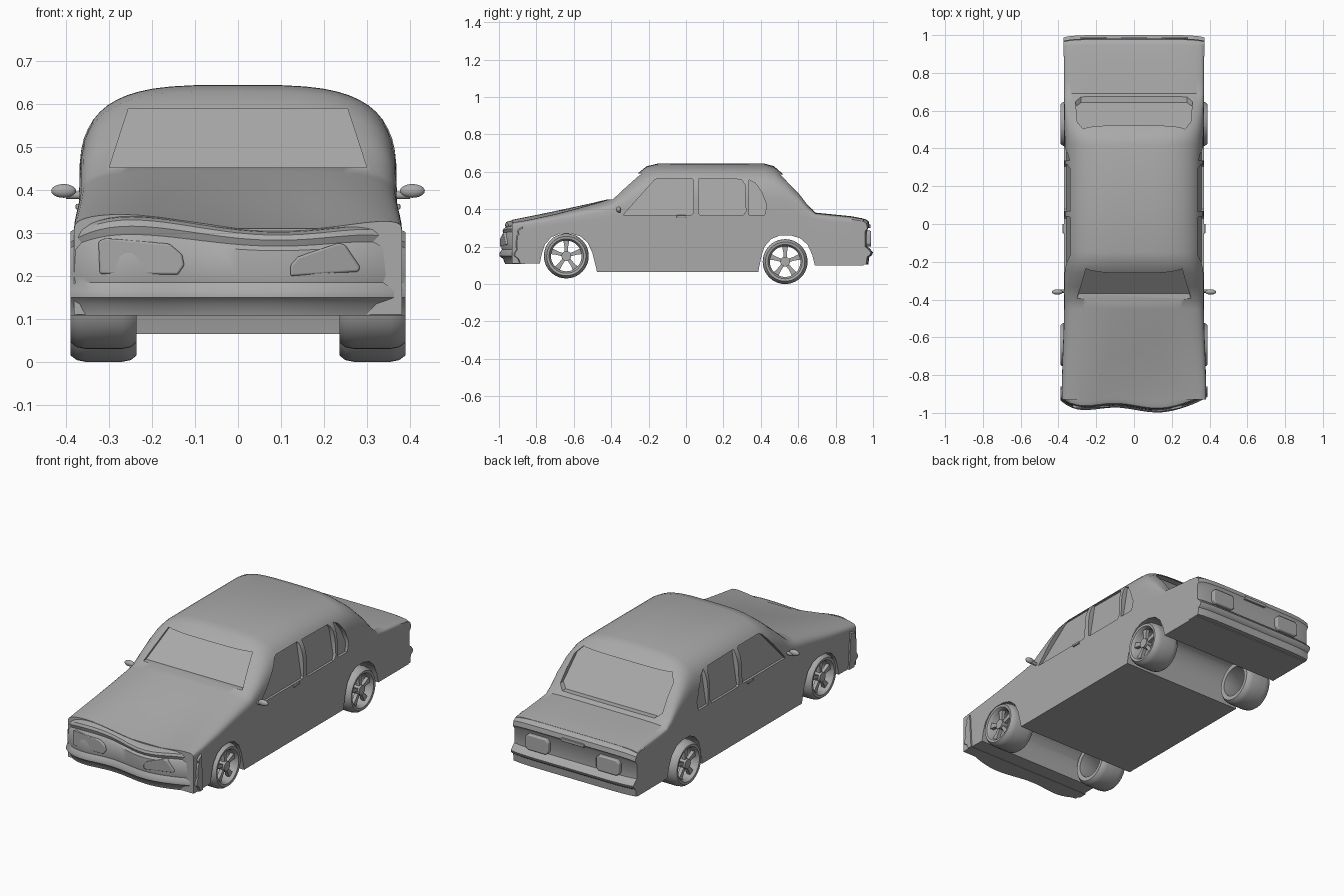
import bpy, bmesh, math
from mathutils import Matrix

cube = bpy.data.objects.get("Cube")
if cube:
    bpy.data.objects.remove(cube, do_unlink=True)

grey = bpy.data.materials.new("plain grey")
grey.use_nodes = True
grey.diffuse_color = (0.4, 0.4, 0.4, 1)
grey.node_tree.nodes["Principled BSDF"].inputs["Base Color"].default_value = (0.4, 0.4, 0.4, 1)


def smooth(mesh, angle=38):
    mesh.materials.clear()
    mesh.materials.append(grey)
    mesh.shade_smooth()
    mesh.set_sharp_from_angle(angle=math.radians(angle))


def finish(name, bm, bevel=0.0):
    bmesh.ops.recalc_face_normals(bm, faces=bm.faces)
    mesh = bpy.data.meshes.new(name)
    bm.to_mesh(mesh)
    bm.free()
    smooth(mesh)
    obj = bpy.data.objects.new(name, mesh)
    bpy.context.collection.objects.link(obj)
    if bevel:
        mod = obj.modifiers.new("Bevel", "BEVEL")
        mod.width, mod.segments = bevel, 3
    return obj


def add_loft(bm, loops, caps=True, ring=False):
    """Skin a row of closed loops with quads."""
    rows = [[bm.verts.new(p) for p in loop] for loop in loops]
    n = len(rows[0])
    pairs = list(zip(rows, rows[1:])) + ([(rows[-1], rows[0])] if ring else [])
    for a, b in pairs:
        for i in range(n):
            j = (i + 1) % n
            bm.faces.new((a[i], a[j], b[j], b[i]))
    if caps and not ring:
        bm.faces.new(rows[0])
        bm.faces.new(rows[-1])


def loft(name, loops, bevel=0.0):
    bm = bmesh.new()
    add_loft(bm, loops)
    return finish(name, bm, bevel)


def clamp(t):
    return max(0.0, min(1.0, t))


def dent(x):
    """Sag of the crumpled bonnet across the car."""
    return 0.02 * math.cos((x + 0.3) * 8) - 0.02


# Body shell: stations of (y, top height, belt height, corner sharpness)
HALF = 0.37
STATIONS = [
    (-.93, .345, .29, 6), (-.85, .362, .30, 5), (-.70, .395, .32, 4), (-.58, .42, .335, 4),
    (-.45, .447, .35, 4), (-.40, .458, .36, 4), (-.33, .525, .37, 4), (-.26, .59, .38, 3.7),
    (-.21, .63, .38, 3.5), (-.15, .644, .38, 3.5), (.1, .645, .38, 3.5), (.42, .644, .38, 3.5),
    (.47, .63, .38, 3.8), (.53, .578, .38, 4.5), (.60, .50, .37, 5), (.65, .43, .355, 5),
    (.69, .382, .345, 6), (.76, .375, .335, 6), (.88, .363, .325, 6), (.95, .35, .32, 6)]


def section(y, top, belt, n, steps=28):
    w = HALF + 0.012 * clamp((-0.5 - y) / 0.3)
    low = 0.11 if y < -0.65 else 0.065 if y < 0.5 else 0.1
    pts = [(-w, low), (w, low), (w, (low + belt) / 2)]
    for i in range(steps + 1):
        a = math.pi * i / steps
        c, s = math.cos(a), max(0.0, math.sin(a))
        pts.append((math.copysign(w * abs(c) ** (2 / n), c), belt + (top - belt) * s ** (2 / n)))
    pts.append((-w, (low + belt) / 2))
    fade = clamp((-0.42 - y) / 0.4)
    return [(x, y, z + dent(x) * fade * (z - low) / (top - low)) for x, z in pts]


body = loft("body_shell", [section(*s) for s in STATIONS])

# Wheel arches cut right across the car
cutters = []
ARCH = [(-.17, -.05), (-.15, .09), (-.135, .16), (-.12, .205), (-.085, .245), (-.04, .264),
        (.02, .265), (.07, .25), (.11, .215), (.135, .16), (.155, .08), (.18, -.05)]
for axle, lift in ((-0.635, 0.005), (0.54, -0.005)):
    cutters.append(loft("arch_cutter", [[(x, axle + y, z + lift) for y, z in ARCH]
                                        for x in (-0.6, 0.6)]))

# Recessed side windows
WINDOWS = [
    [(-.335, .37), (.03, .37), (.04, .38), (.04, .555), (.03, .565), (-.15, .565), (-.17, .555)],
    [(.07, .375), (.08, .367), (.305, .367), (.32, .39), (.315, .53), (.295, .56), (.07, .563)],
    [(.337, .37), (.42, .37), (.432, .42), (.405, .49), (.37, .54), (.337, .557)]]
for pts in WINDOWS:
    for side in (-1, 1):
        inner = [(side * (0.357 - (z - 0.37) * 0.16), y, z) for y, z in pts]
        outer = [(side * 0.5, y, z) for y, z in pts]
        cutters.append(loft("window_cutter", [inner, outer]))

# Recessed windscreen and rear window, on sloping planes
SCREENS = [
    ([(-.3, .452), (.3, .452), (.255, .59), (-.255, .59)],
     lambda z: -0.365 + (z - 0.455) * 1.07, -0.15),
    ([(-.28, .4), (.28, .4), (.31, .425), (.3, .55), (.27, .585), (-.27, .585),
      (-.3, .55), (-.31, .425)],
     lambda z: 0.445 + (0.63 - z) * 0.86, 0.2)]
for pts, slope, reach in SCREENS:
    inner = [(x, slope(z), z) for x, z in pts]
    outer = [(x, slope(z) + reach, z) for x, z in pts]
    cutters.append(loft("screen_cutter", [inner, outer]))

for cutter in cutters:
    cutter.hide_render = True
    mod = body.modifiers.new("Cut", "BOOLEAN")
    mod.operation, mod.solver, mod.object = "DIFFERENCE", "EXACT", cutter
bpy.context.view_layer.update()
graph = bpy.context.evaluated_depsgraph_get()
cut_mesh = bpy.data.meshes.new_from_object(body.evaluated_get(graph))
body.modifiers.clear()
body.data = cut_mesh
smooth(cut_mesh)
for cutter in cutters:
    bpy.data.objects.remove(cutter, do_unlink=True)

# Crumpled nose with front bumper
NOSE = [(-.88, .348), (-.945, .342), (-.962, .335), (-.968, .32), (-.962, .3), (-.972, .285),
        (-.975, .2), (-.972, .185), (-.985, .165), (-.985, .15), (-.965, .135), (-.955, .108),
        (-.86, .108)]


def nose_shift(x):
    return 0.06 * (abs(x) / 0.39) ** 5 + 0.013 * math.cos((x + 0.1) * 14)


loops = []
for i in range(33):
    x = 0.39 * math.sin(math.pi * (i / 32 - 0.5))
    drop = dent(x) - 0.04 * (abs(x) / 0.39) ** 6
    loops.append([(x, y + nose_shift(x) * clamp((-0.87 - y) / 0.08),
                   z + drop * clamp((z - 0.2) / 0.13)) for y, z in NOSE])
loft("nose_and_bumper", loops)

# Tail panel with rear bumper
TAIL = [(.9, .358), (.96, .347), (.977, .335), (.982, .31), (.97, .292), (.97, .2), (.982, .19),
        (1, .17), (.995, .155), (.98, .145), (.975, .105), (.9, .105)]
loops = []
for i in range(17):
    x = 0.372 * math.sin(math.pi * (i / 16 - 0.5))
    loops.append([(x, y - 0.012 * (abs(x) / 0.372) ** 8, z - 0.012 * (abs(x) / 0.372) ** 8
                   * clamp((z - 0.2) / 0.1)) for y, z in TAIL])
loft("tail_and_bumper", loops)

# Headlamps, the left one knocked out of shape
LAMPS = {
    "right_headlamp": [(-.322, .205), (-.14, .203), (-.125, .225), (-.13, .25), (-.16, .275),
                       (-.31, .288), (-.325, .28)],
    "left_headlamp": [(.122, .2), (.28, .21), (.285, .22), (.25, .272), (.235, .277),
                      (.14, .245), (.122, .225)]}
for name, pts in LAMPS.items():
    loft(name, [[(x, y + nose_shift(x), z) for x, z in pts] for y in (-0.983, -0.95)], 0.005)

# Tail lamps, door handles and mirrors on both sides
TAIL_LAMP = [(.16, .2), (.27, .2), (.285, .215), (.285, .27), (.27, .285), (.16, .285),
             (.145, .27), (.145, .215)]
for label, side in (("left", 1), ("right", -1)):
    loft(label + "_tail_lamp", [[(side * x, y, z) for x, z in TAIL_LAMP]
                                for y in (0.94, 0.99)], 0.006)
    loft(label + "_door_handle", [[(side * x, y, z) for y, z in
                                   ((-.05, .355), (0, .355), (0, .368), (-.05, .368))]
                                  for x in (0.35, 0.378)], 0.003)
    bm = bmesh.new()
    bmesh.ops.create_uvsphere(bm, u_segments=20, v_segments=12, radius=1, matrix=Matrix.Translation(
        (side * 0.406, -0.36, 0.398)) @ Matrix.Diagonal((0.029, 0.014, 0.016, 1)))
    bmesh.ops.create_cone(bm, cap_ends=True, segments=10, radius1=0.009, radius2=0.009, depth=0.06,
                          matrix=Matrix.Translation((side * 0.37, -0.355, 0.388))
                          @ Matrix.Rotation(math.pi / 2, 4, "Y"))
    finish(label + "_mirror", bm)

# Boot catch plate
loft("boot_catch", [[(x, y, z) for x, z in ((-.07, .3), (.07, .3), (.07, .318), (-.07, .318))]
                    for y in (0.965, 0.987)], 0.003)

# Wheels: wide open rim with a five-spoke face
TYRE = [(.082, .238), (.105, .236), (.116, .25), (.12, .27), (.12, .355), (.116, .375),
        (.105, .39), (.092, .388), (.082, .375)]


def wheel(name, side, axle, height):
    def place(r, a, x, across=0.0):
        return (side * x, axle + r * math.cos(a) - across * math.sin(a),
                height + r * math.sin(a) + across * math.cos(a))
    bm = bmesh.new()
    add_loft(bm, [[place(r, math.tau * i / 40, x) for r, x in TYRE] for i in range(40)], ring=True)
    add_loft(bm, [[place(0.026, math.tau * i / 20, x) for i in range(20)] for x in (0.345, 0.382)])
    for k in range(5):
        a = math.pi / 2 + math.tau * k / 5
        add_loft(bm, [[place(r, a, x, c * half) for x, c in
                       ((.352, -1), (.372, -1), (.372, 1), (.352, 1))]
                      for r, half in ((0.015, 0.009), (0.05, 0.010), (0.088, 0.017))])
    finish(name, bm)


for label, side in (("left", 1), ("right", -1)):
    wheel("front_" + label + "_wheel", side, -0.64, 0.15)
    wheel("rear_" + label + "_wheel", side, 0.53, 0.12)
